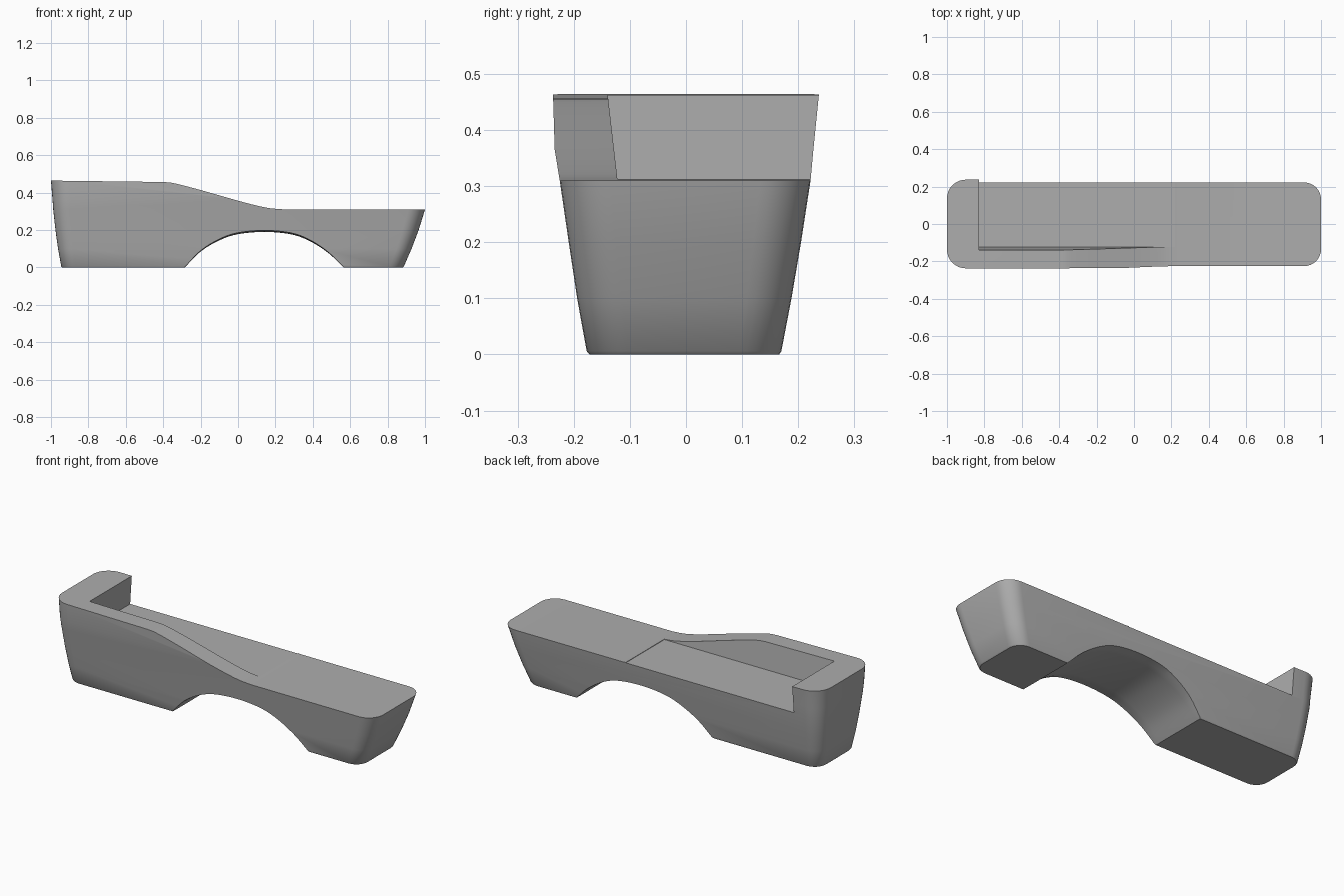
import bpy, bmesh, math
from mathutils import Vector

default = bpy.data.objects.get("Cube")
if default:
    bpy.data.objects.remove(default, do_unlink=True)

GREY = (0.42, 0.42, 0.42, 1)
grey = bpy.data.materials.new("matte grey")
grey.use_nodes = True
grey.diffuse_color = GREY
grey.node_tree.nodes["Principled BSDF"].inputs["Base Color"].default_value = GREY


def loft(name, rings):
    """Skin a closed solid through rings of equal point count."""
    bm = bmesh.new()
    rows = [[bm.verts.new(p) for p in ring] for ring in rings]
    n = len(rows[0])
    for low, high in zip(rows, rows[1:]):
        for i in range(n):
            j = (i + 1) % n
            bm.faces.new((low[i], low[j], high[j], high[i]))
    bm.faces.new(rows[0][::-1])
    bm.faces.new(rows[-1])
    bmesh.ops.recalc_face_normals(bm, faces=bm.faces)
    mesh = bpy.data.meshes.new(name)
    bm.to_mesh(mesh)
    bm.free()
    mesh.materials.append(grey)
    obj = bpy.data.objects.new(name, mesh)
    bpy.context.collection.objects.link(obj)
    return obj


def rounded_ring(x0, x1, y0, y1, r_left, r_right, z, steps=8):
    """Rectangle outline with a separate corner radius at each end."""
    corners = [(x1, y1, -1, -1, r_right), (x0, y1, 1, -1, r_left),
               (x0, y0, 1, 1, r_left), (x1, y0, -1, 1, r_right)]
    ring = []
    for k, (x, y, sx, sy, r) in enumerate(corners):
        for s in range(steps + 1):
            a = math.pi / 2 * (k + s / steps)
            ring.append((x + sx * r + r * math.cos(a), y + sy * r + r * math.sin(a), z))
    return ring


def smooth_path(points, steps=6):
    """Catmull-Rom curve through 2D points."""
    p = [Vector(q) for q in points]
    p = [2 * p[0] - p[1]] + p + [2 * p[-1] - p[-2]]
    out = []
    for a, b, c, d in zip(p, p[1:], p[2:], p[3:]):
        for s in range(steps):
            t = s / steps
            out.append(0.5 * (2 * b + (c - a) * t + (2 * a - 5 * b + 4 * c - d) * t ** 2
                              + (3 * b - a - 3 * c + d) * t ** 3))
    return out + [p[-2]]


def cut(body, cutter):
    mod = body.modifiers.new(cutter.name, 'BOOLEAN')
    mod.operation = 'DIFFERENCE'
    mod.solver = 'EXACT'
    mod.object = cutter
    bpy.context.view_layer.objects.active = body
    bpy.ops.object.modifier_apply(modifier=mod.name)
    bpy.data.objects.remove(cutter, do_unlink=True)


# Flared block with rounded corners: x0, x1, y0, y1, left radius, right radius, z
sections = [
    (-0.94, 0.88, -0.172, 0.166, 0.07, 0.07, 0),
    (-0.945, 0.887, -0.177, 0.17, 0.075, 0.075, 0.006),
    (-0.962, 0.928, -0.194, 0.188, 0.08, 0.08, 0.1),
    (-0.976, 0.966, -0.209, 0.205, 0.085, 0.085, 0.2),
    (-0.988, 1.0, -0.225, 0.222, 0.09, 0.09, 0.31),
    (-0.992, 1.01, -0.234, 0.227, 0.095, 0.09, 0.365),
    (-1.0, 1.03, -0.237, 0.237, 0.1, 0.09, 0.465),
    (-1.003, 1.04, -0.238, 0.241, 0.1, 0.09, 0.52),
]
body = loft("bench_body", [rounded_ring(*s) for s in sections])

# Top outline: level back, sloping rail, level seat
slope = smooth_path([(-0.4, 0.457), (-0.34, 0.45), (-0.2, 0.414), (0, 0.357),
                     (0.1, 0.331), (0.17, 0.317), (0.24, 0.311)])
outline = [(-1.2, 0.467)] + [tuple(p) for p in slope] + [(1.3, 0.31), (1.3, 0.8), (-1.2, 0.8)]
cut(body, loft("top_cutter", [[(x, y, z) for x, z in outline] for y in (-0.5, 0.5)]))

# Recess behind the rail, with a leaning inner wall
recess = [(-0.122, 0.31), (-0.146, 0.52), (0.5, 0.52), (0.5, 0.31)]
cut(body, loft("recess_cutter", [[(x, y, z) for y, z in recess] for x in (-0.828, 0.22)]))

# Arch underneath, flaring softly at both side faces
arch = smooth_path([(-0.285, 0), (-0.2, 0.085), (-0.1, 0.145), (0, 0.178), (0.14, 0.19),
                    (0.28, 0.178), (0.38, 0.143), (0.48, 0.08), (0.565, 0)])
arch = [(-0.285, -0.1)] + [tuple(p) for p in arch] + [(0.565, -0.1)]
flare = [(-0.3, 1.07), (-0.2, 1.04), (-0.17, 1.01), (-0.14, 1),
         (0.14, 1), (0.17, 1.01), (0.2, 1.04), (0.3, 1.07)]
cut(body, loft("arch_cutter", [[(0.14 + (x - 0.14) * (1 + (f - 1) / 4), y, z * f) for x, z in arch]
                               for y, f in flare]))

# Smooth shading with crisp edges
bpy.ops.object.select_all(action='DESELECT')
body.select_set(True)
bpy.context.view_layer.objects.active = body
bpy.ops.object.shade_smooth_by_angle(angle=math.radians(30))
